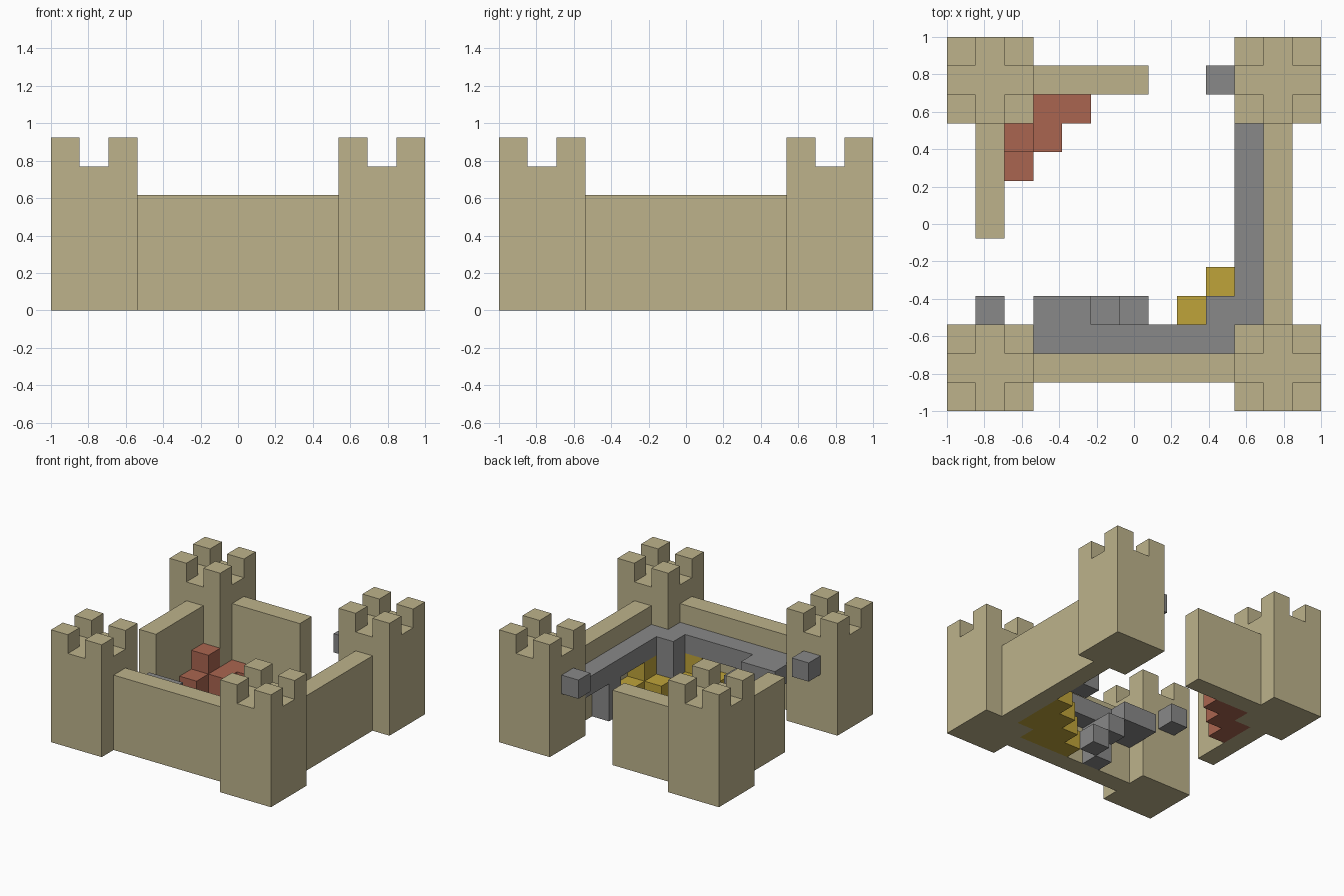
import bpy
import bmesh
import math
from itertools import product
from mathutils import Vector

if "Cube" in bpy.data.objects:
    bpy.data.objects.remove(bpy.data.objects["Cube"], do_unlink=True)

N = 13            # blocks along each side
S = 2 / N         # block size


def material(name, rgb):
    m = bpy.data.materials.new(name)
    m.use_nodes = True
    m.diffuse_color = (*rgb, 1)
    m.node_tree.nodes["Principled BSDF"].inputs["Base Color"].default_value = (*rgb, 1)
    return m


sandstone = material("sandstone", (0.51, 0.45, 0.26))
grey_stone = material("grey_stone", (0.25, 0.25, 0.25))
red_brick = material("red_brick", (0.40, 0.13, 0.08))
gold = material("gold", (0.52, 0.37, 0.042))


def blocks(name, mat, boxes):
    """Outer skin of a union of block boxes, each (low corner, size)."""
    cells = set()
    for low, size in boxes:
        for step in product(*(range(n) for n in size)):
            cells.add(tuple(a + b for a, b in zip(low, step)))
    bm = bmesh.new()
    for cell in cells:
        for axis, side in product(range(3), (-1, 1)):
            near = list(cell)
            near[axis] += side
            if tuple(near) in cells:
                continue
            normal, u = Vector((0, 0, 0)), Vector((0, 0, 0))
            normal[axis] = side
            u[(axis + 1) % 3] = 1
            v = normal.cross(u)
            mid = Vector(cell) + Vector((0.5, 0.5, 0.5)) + normal / 2
            quad = [mid + (a * u + b * v) / 2
                    for a, b in ((-1, -1), (1, -1), (1, 1), (-1, 1))]
            bm.faces.new([bm.verts.new((p - Vector((N / 2, N / 2, 0))) * S) for p in quad])
    bmesh.ops.remove_doubles(bm, verts=bm.verts, dist=S / 100)
    bmesh.ops.dissolve_limit(bm, angle_limit=math.radians(1),
                             verts=bm.verts, edges=bm.edges)
    mesh = bpy.data.meshes.new(name)
    bm.to_mesh(mesh)
    bm.free()
    mesh.materials.append(mat)
    obj = bpy.data.objects.new(name, mesh)
    bpy.context.collection.objects.link(obj)
    return obj


def heap(name, mat, heights):
    """Stacked heap given the height of each ground cell."""
    return blocks(name, mat, [((x, y, 0), (1, 1, h)) for (x, y), h in heights.items()])


# Corner towers with a battlement block on each corner
for (side, x), (end, y) in product((("right", 0), ("left", 10)), (("front", 0), ("back", 10))):
    merlons = [((x + i, y + j, 5), (1, 1, 1)) for i, j in product((0, 2), repeat=2)]
    blocks(f"{end}_{side}_tower", sandstone, [((x, y, 0), (3, 3, 5))] + merlons)

# Curtain walls: two whole, two broken short
blocks("front_wall", sandstone, [((3, 1, 0), (7, 1, 4))])
blocks("left_wall", sandstone, [((11, 3, 0), (1, 7, 4))])
blocks("broken_back_wall", sandstone, [((3, 11, 0), (4, 1, 4))])
blocks("broken_right_wall", sandstone, [((1, 6, 0), (1, 4, 4))])

# Walkway inside the whole walls, with its supports and stair
blocks("walkway", grey_stone, [
    ((3, 2, 2), (7, 1, 1)), ((10, 3, 2), (1, 7, 1)),    # two runs
    ((9, 3, 1), (1, 1, 2)),                             # corner block
    ((10, 7, 0), (1, 1, 2)), ((5, 2, 0), (1, 1, 2)),    # supports
    ((3, 3, 2), (2, 1, 1)), ((5, 3, 1), (1, 1, 1)), ((6, 3, 0), (1, 1, 1)),
])

# Stubs left on the towers beside the gaps
blocks("back_stub", grey_stone, [((9, 11, 3), (1, 1, 1))])
blocks("right_stub", grey_stone, [((1, 3, 3), (1, 1, 1))])

# Heaps in opposite corners of the yard
heap("brick_heap", red_brick, {(2, 9): 2, (2, 8): 1, (3, 9): 1, (3, 10): 1, (4, 10): 1})
heap("gold_heap", gold, {(10, 3): 2, (10, 4): 2, (10, 5): 1, (9, 3): 1, (9, 4): 1,
                         (8, 3): 1, (9, 2): 2, (8, 2): 2, (7, 2): 1})
